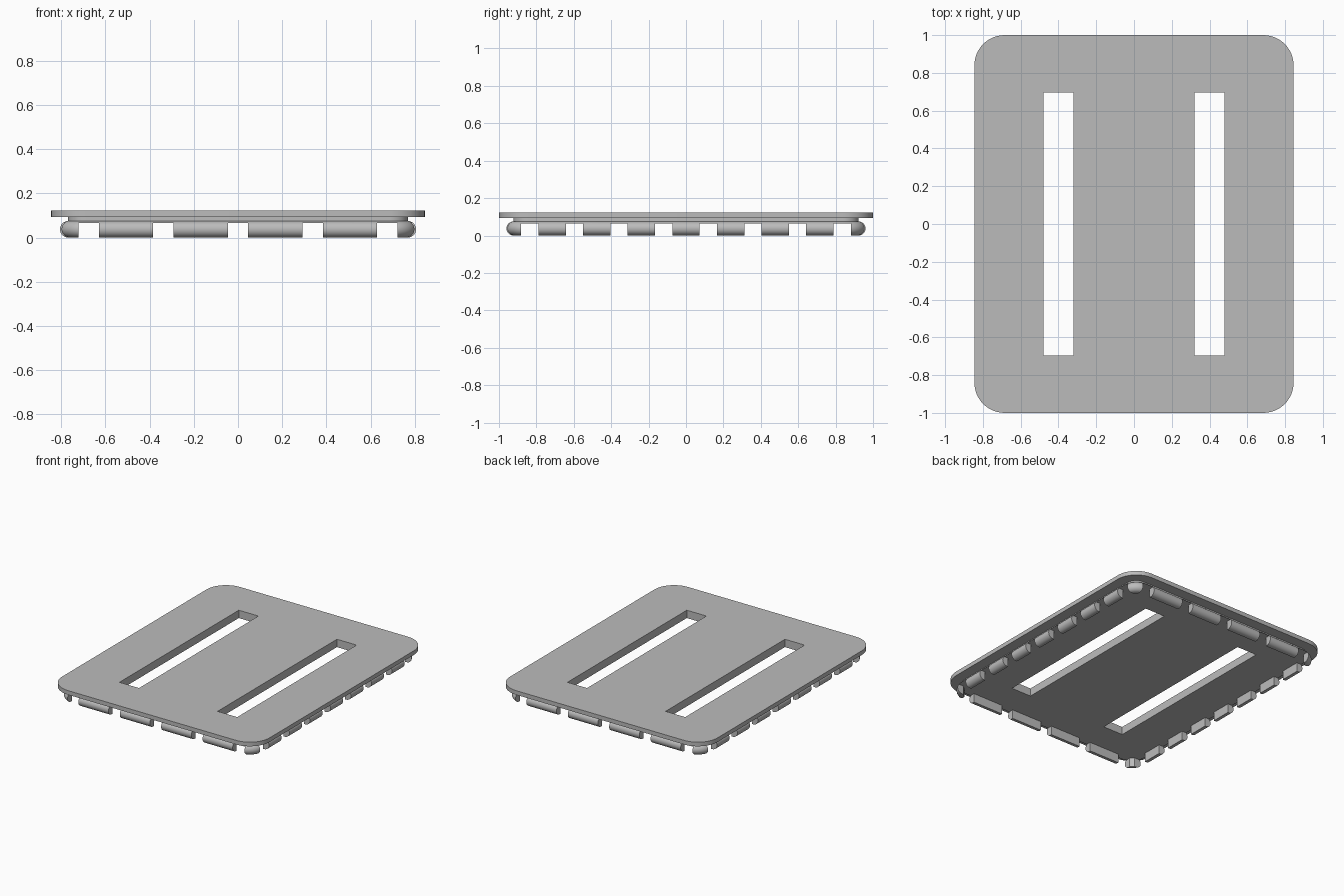
import bpy, bmesh, math

if "Cube" in bpy.data.objects:
    bpy.data.objects.remove(bpy.data.objects["Cube"], do_unlink=True)

HALF_X, HALF_Y, RADIUS = 0.845, 1.0, 0.16
PLATE_TOP, PLATE_BOTTOM, SLAB_BOTTOM = 0.123, 0.0925, 0.065
NECK = 0.077       # inset of the neck from the plate edge
LIP = 0.0375       # radius of the rounded snap lip

grey = bpy.data.materials.new("plain grey")
grey.use_nodes = True
grey.diffuse_color = (0.5, 0.5, 0.5, 1)
grey.node_tree.nodes["Principled BSDF"].inputs["Base Color"].default_value = (0.5, 0.5, 0.5, 1)


def outline(bm, inset, z, steps=12):
    """Ring of vertices on a rounded rectangle set in from the plate edge."""
    r = RADIUS - inset
    ring = []
    for k, (sx, sy) in enumerate([(1, 1), (-1, 1), (-1, -1), (1, -1)]):
        for i in range(steps + 1):
            a = math.pi / 2 * (k + i / steps)
            x = sx * (HALF_X - RADIUS) + r * math.cos(a)
            y = sy * (HALF_Y - RADIUS) + r * math.sin(a)
            ring.append(bm.verts.new((x, y, z)))
    return ring


def loft(name, profile, closed):
    """Sweep (inset, z) points around the outline, joined or capped."""
    bm = bmesh.new()
    rings = [outline(bm, d, z) for d, z in profile]
    pairs = list(zip(rings, rings[1:]))
    if closed:
        pairs.append((rings[-1], rings[0]))
    else:
        bm.faces.new(rings[0])
        bm.faces.new(rings[-1])
    for a, b in pairs:
        for i in range(len(a)):
            j = (i + 1) % len(a)
            bm.faces.new((a[i], a[j], b[j], b[i]))
    return finish(name, bm)


def finish(name, bm):
    bmesh.ops.recalc_face_normals(bm, faces=bm.faces)
    mesh = bpy.data.meshes.new(name)
    bm.to_mesh(mesh)
    bm.free()
    mesh.materials.append(grey)
    ob = bpy.data.objects.new(name, mesh)
    bpy.context.collection.objects.link(ob)
    return ob


def cut(target, boxes):
    """Subtract boxes given as (centre, size)."""
    bm = bmesh.new()
    for centre, size in boxes:
        vs = bmesh.ops.create_cube(bm, size=1)["verts"]
        bmesh.ops.scale(bm, vec=size, verts=vs)
        bmesh.ops.translate(bm, vec=centre, verts=vs)
    cutter = finish("cutter", bm)
    cutter.hide_render = True
    mod = target.modifiers.new("cut", "BOOLEAN")
    mod.operation = "DIFFERENCE"
    mod.solver = "EXACT"
    mod.object = cutter
    bpy.context.view_layer.objects.active = target
    bpy.ops.object.modifier_apply(modifier=mod.name)
    bpy.data.objects.remove(cutter, do_unlink=True)


def smooth(ob):
    bpy.ops.object.select_all(action="DESELECT")
    ob.select_set(True)
    bpy.context.view_layer.objects.active = ob
    bpy.ops.object.shade_smooth_by_angle(angle=math.radians(30))


# Cover plate with its inset slab, pierced by two long slots
plate = loft("cover_plate", [(NECK, SLAB_BOTTOM), (NECK, PLATE_BOTTOM),
                             (0, PLATE_BOTTOM), (0, PLATE_TOP)], False)
cut(plate, [((s * 0.4, 0, 0.1), (0.16, 1.39, 0.3)) for s in (-1, 1)])
smooth(plate)

# Rounded snap rim: half-round outside, flat inside
profile = [(NECK + 0.01, 2 * LIP), (NECK + 0.01, 0)]
for i in range(13):
    a = math.pi * (i / 12 - 0.5)
    profile.append((NECK - LIP * math.cos(a), LIP + LIP * math.sin(a)))
rim = loft("snap_rim", profile, True)

# Gaps that split the rim into clips
depth, mid = 0.2, SLAB_BOTTOM - 0.1
cut(rim, [((0.3375 * i, 0, mid), (0.092, 3, depth)) for i in range(-2, 3)])
cut(rim, [((0, 0.2386 * (i - 3.5), mid), (3, 0.092, depth)) for i in range(8)])
smooth(rim)
